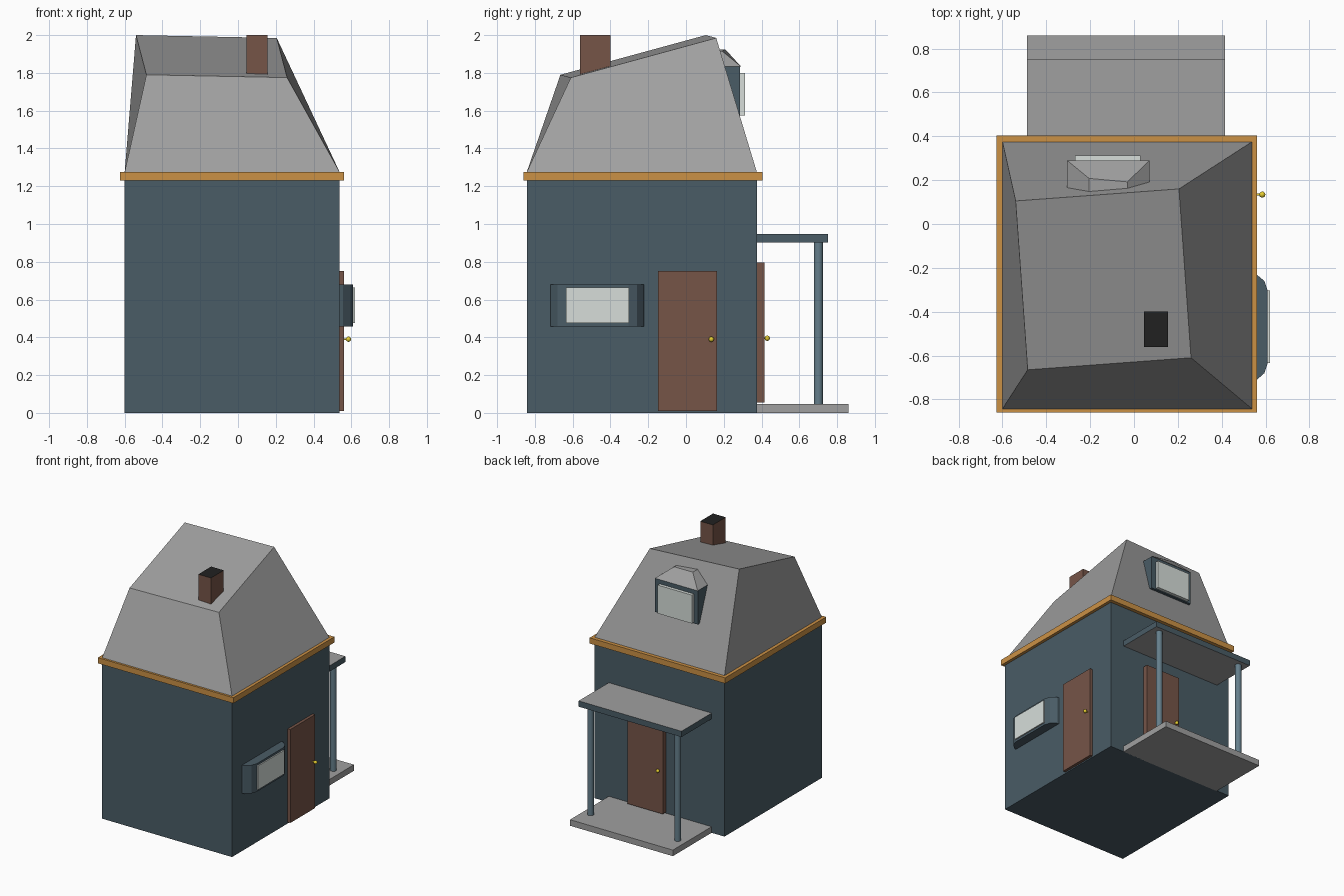
import bpy, math

if "Cube" in bpy.data.objects:
    bpy.data.objects.remove(bpy.data.objects["Cube"])


def material(name, r, g, b):
    m = bpy.data.materials.new(name)
    m.diffuse_color = (r, g, b, 1)
    m.use_nodes = True
    m.node_tree.nodes["Principled BSDF"].inputs["Base Color"].default_value = m.diffuse_color
    return m


BLUE = material("blue_wall", 0.068, 0.107, 0.133)
BROWN = material("brown", 0.18, 0.09, 0.064)
ORANGE = material("trim_orange", 0.60, 0.285, 0.06)
GLASS = material("pane", 0.68, 0.73, 0.70)
YELLOW = material("brass", 0.80, 0.62, 0.03)
STEEL = material("post_blue", 0.13, 0.21, 0.26)
BLACK = material("soot", 0.015, 0.015, 0.015)
GREY = material("slate", 0.35, 0.35, 0.35)


def loft(name, bottom, top, mat, cap_mat=None, caps=()):
    """Solid between two matching loops; caps lists which ends get cap_mat (0 bottom, 1 top)."""
    n = len(bottom)
    faces = [tuple(reversed(range(n))), tuple(range(n, 2 * n))]
    faces += [(i, (i + 1) % n, n + (i + 1) % n, n + i) for i in range(n)]
    me = bpy.data.meshes.new(name)
    me.from_pydata(list(bottom) + list(top), [], faces)
    me.materials.append(mat)
    if cap_mat:
        me.materials.append(cap_mat)
        for c in caps:
            me.polygons[c].material_index = 1
    ob = bpy.data.objects.new(name, me)
    bpy.context.collection.objects.link(ob)
    return ob


def rect(x, y, z):
    return [(x[0], y[0], z), (x[1], y[0], z), (x[1], y[1], z), (x[0], y[1], z)]


def box(name, x, y, z, mat, cap_mat=None, caps=()):
    return loft(name, rect(x, y, z[0]), rect(x, y, z[1]), mat, cap_mat, caps)


def cylinder(name, loc, r, depth, mat, rot=(0, 0, 0)):
    bpy.ops.mesh.primitive_cylinder_add(vertices=16, radius=r, depth=depth, location=loc, rotation=rot)
    ob = bpy.context.object
    ob.name = name
    ob.data.materials.append(mat)
    bpy.ops.object.shade_smooth_by_angle()


def knob(name, loc, out):
    """Ball on a short stem; out is the unit direction away from the door."""
    bpy.ops.mesh.primitive_uv_sphere_add(segments=16, ring_count=8, radius=0.014, location=loc)
    ob = bpy.context.object
    ob.name = name
    ob.data.materials.append(YELLOW)
    bpy.ops.object.shade_smooth_by_angle()
    stem = [loc[i] - out[i] * 0.018 for i in range(3)]
    rot = (0, math.pi / 2, 0) if out[0] else (math.pi / 2, 0, 0)
    cylinder(name + "_stem", stem, 0.005, 0.03, YELLOW, rot)


# house body and eave trim
X, Y = (-0.60, 0.538), (-0.843, 0.375)
box("walls", X, Y, (0, 1.25), BLUE)
box("eave_trim", (-0.626, 0.562), (-0.86, 0.404), (1.23, 1.275), ORANGE)

# crooked hipped roof with a sloping top
loft("roof", rect(X, Y, 1.275),
     [(-0.485, -0.665, 1.79), (0.26, -0.61, 1.775), (0.205, 0.16, 1.985), (-0.54, 0.105, 2.0)], GREY)

# chimney with dark top
box("chimney", (0.045, 0.155), (-0.56, -0.40), (1.72, 2.0), BROWN, BLACK, (1,))

# dormer
DX = (-0.305, 0.07)
box("dormer_walls", DX, (0.10, 0.287), (1.567, 1.835), BLUE)
loft("dormer_roof", rect(DX, (0.08, 0.29), 1.835),
     [(-0.205, 0.08, 1.925), (-0.03, 0.08, 1.915), (-0.03, 0.192, 1.915), (-0.205, 0.208, 1.925)], GREY)
box("dormer_window", (-0.27, 0.03), (0.28, 0.312), (1.575, 1.80), GLASS)

# side door and bay window
box("side_door", (0.53, 0.561), (-0.147, 0.164), (0.01, 0.75), BROWN)
knob("side_door_knob", (0.585, 0.134, 0.39), (1, 0, 0))
bay = [(0.53, -0.72), (0.555, -0.715), (0.595, -0.68), (0.61, -0.635),
       (0.61, -0.305), (0.595, -0.26), (0.555, -0.227), (0.53, -0.222)]
loft("bay_window", [(x, y, 0.457) for x, y in bay], [(x, y, 0.68) for x, y in bay], BLUE)
box("bay_window_pane", (0.60, 0.62), (-0.635, -0.303), (0.475, 0.663), GLASS)

# back porch
PX = (-0.487, 0.414)
box("porch_floor", PX, (0.37, 0.86), (0, 0.048), GREY)
box("porch_roof", PX, (0.37, 0.752), (0.902, 0.948), BLUE, GREY, (0, 1))
for side, x in (("left", -0.418), ("right", 0.345)):
    cylinder("porch_post_" + side, (x, 0.701, 0.475), 0.024, 0.86, STEEL)

# back door
box("back_door", (-0.087, 0.222), (0.37, 0.415), (0.056, 0.795), BROWN)
knob("back_door_knob", (-0.053, 0.43, 0.395), (0, 1, 0))
